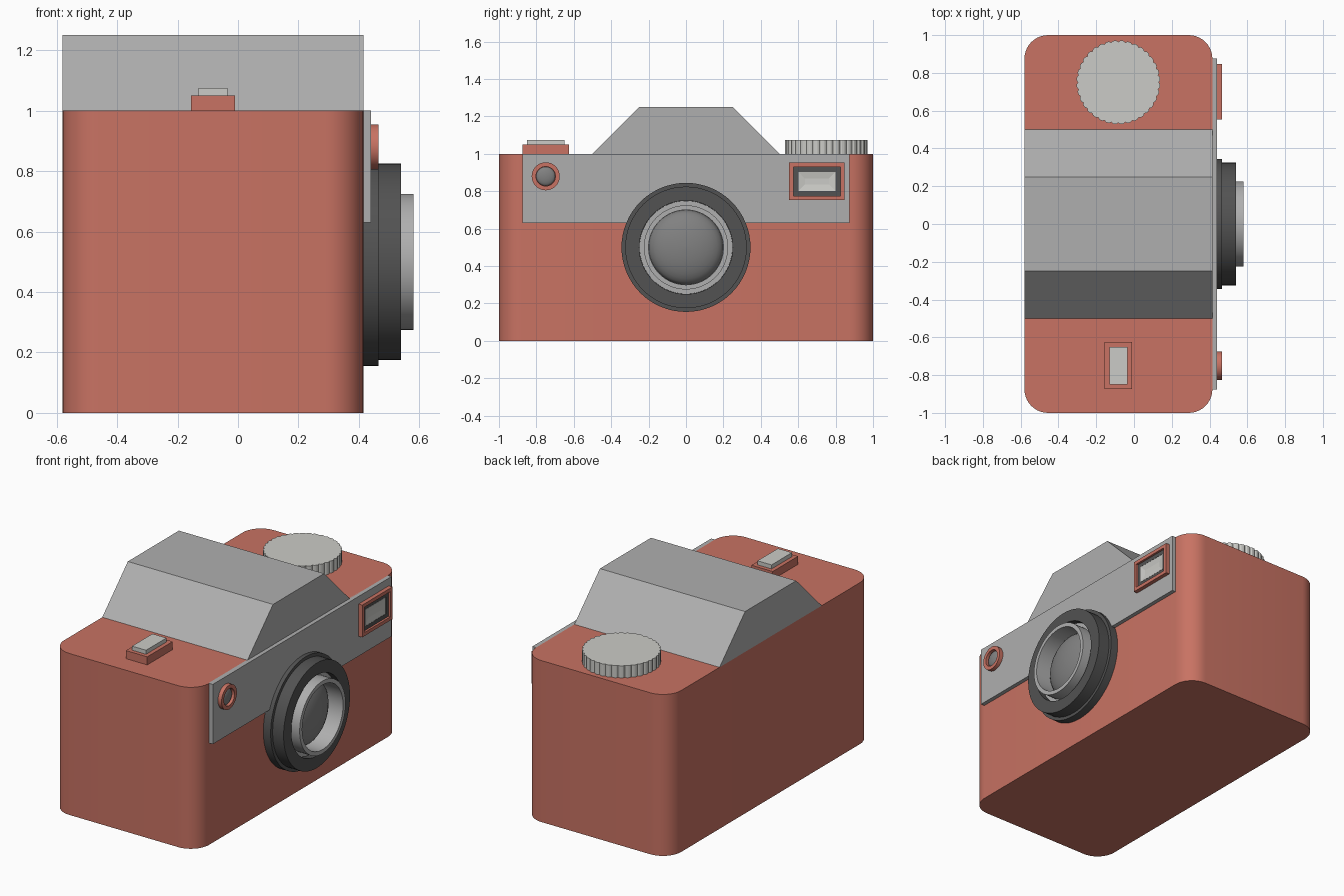
import bpy, bmesh, math
from math import sin, cos, pi

if "Cube" in bpy.data.objects:
    bpy.data.objects.remove(bpy.data.objects["Cube"])


def material(name, rgb):
    m = bpy.data.materials.new(name)
    m.diffuse_color = (*rgb, 1)
    m.use_nodes = True
    m.node_tree.nodes["Principled BSDF"].inputs["Base Color"].default_value = m.diffuse_color
    return m


RED = material("red_shell", (0.58, 0.17, 0.125))
GREY = material("grey_metal", (0.43, 0.43, 0.43))
LIGHT = material("light_metal", (0.6, 0.6, 0.57))
DARK = material("dark_rubber", (0.085, 0.085, 0.085))
GLASS = material("glass", (0.22, 0.22, 0.22))


def loft(name, rings, mat, smooth=True):
    """Join successive rings of points and cap both ends."""
    bm = bmesh.new()
    loops = [[bm.verts.new(p) for p in ring] for ring in rings]
    n = len(loops[0])
    for a, b in zip(loops, loops[1:]):
        for i in range(n):
            j = (i + 1) % n
            bm.faces.new((a[i], a[j], b[j], b[i]))
    bm.faces.new(loops[0])
    bm.faces.new(loops[-1])
    bmesh.ops.recalc_face_normals(bm, faces=bm.faces)
    me = bpy.data.meshes.new(name)
    bm.to_mesh(me)
    bm.free()
    me.materials.append(mat)
    ob = bpy.data.objects.new(name, me)
    bpy.context.collection.objects.link(ob)
    if smooth:
        bpy.ops.object.select_all(action='DESELECT')
        bpy.context.view_layer.objects.active = ob
        ob.select_set(True)
        bpy.ops.object.shade_smooth_by_angle(angle=math.radians(30))
    return ob


def round_part(name, y, z, profile, mat, n=64):
    """Turned part about the x axis; profile is (x, radius)."""
    loft(name, [[(x, y + r * cos(2 * pi * i / n), z + r * sin(2 * pi * i / n))
                 for i in range(n)] for x, r in profile], mat)


def rect_part(name, y, z, profile, mat):
    """Stepped rectangular part along x; profile is (x, half width, half height)."""
    loft(name, [[(x, y + a * w, z + b * h)
                 for a, b in ((-1, -1), (1, -1), (1, 1), (-1, 1))]
                for x, w, h in profile], mat, False)


def dome(x, r, height, steps=8):
    return [(x + height * sin(t), r * cos(t))
            for t in (pi / 2 * k / steps * 0.98 for k in range(steps + 1))]


BACK, FRONT, MID = -0.58, 0.415, -0.083

# body with rounded upright corners
R = 0.125
outline = []
for k, (cx, cy) in enumerate(((FRONT - R, 1 - R), (BACK + R, 1 - R),
                              (BACK + R, -1 + R), (FRONT - R, -1 + R))):
    for s in range(11):
        t = pi / 2 * (k + s / 10)
        outline.append((cx + R * cos(t), cy + R * sin(t)))
loft("body", [[(x, y, z) for x, y in outline] for z in (0, 1)], RED)

# sloped viewfinder housing
loft("viewfinder_housing",
     [[(x, y, z) for y, z in ((-0.5, 1), (0.5, 1), (0.25, 1.25), (-0.25, 1.25))]
      for x in (BACK, FRONT)], GREY, False)

# front plate
rect_part("front_plate", 0, 0.815, [(x, 0.875, 0.185) for x in (FRONT - 0.005, 0.44)], GREY)

# lens: stepped barrel, inner ring, glass
round_part("lens_barrel", 0, 0.5,
           [(FRONT - 0.005, 0.345), (0.465, 0.345), (0.465, 0.325),
            (0.54, 0.325), (0.54, 0.25), (0.45, 0.25)], DARK)
round_part("lens_ring", 0, 0.5,
           [(0.445, 0.249), (0.5, 0.249), (0.5, 0.225), (0.58, 0.225),
            (0.58, 0.2), (0.46, 0.2)], GREY)
round_part("lens_glass", 0, 0.5, [(0.455, 0.199)] + dome(0.46, 0.199, 0.08), GLASS)

# small round sensor window
round_part("sensor_ring", -0.75, 0.88,
           [(0.435, 0.075), (0.465, 0.075), (0.465, 0.052), (0.442, 0.052)], RED, 32)
round_part("sensor_glass", -0.75, 0.88, [(0.44, 0.051)] + dome(0.443, 0.051, 0.018), GLASS, 32)

# flash window: red frame, dark inset, light reflector
rect_part("flash_frame", 0.7, 0.853,
          [(0.435, 0.148, 0.1), (0.465, 0.148, 0.1), (0.465, 0.126, 0.078),
           (0.443, 0.126, 0.078)], RED)
rect_part("flash_inset", 0.7, 0.853,
          [(0.442, 0.125, 0.077), (0.453, 0.125, 0.077), (0.453, 0.1, 0.052),
           (0.446, 0.1, 0.052)], DARK)
rect_part("flash_reflector", 0.7, 0.853,
          [(0.444, 0.099, 0.051), (0.453, 0.099, 0.051), (0.447, 0.065, 0.016)], LIGHT)

# notched dial
teeth = 36
dial = []
for i in range(teeth * 4):
    r = (0.214, 0.221, 0.222, 0.221)[i % 4]
    t = 2 * pi * i / (teeth * 4)
    dial.append((MID + r * cos(t), 0.75 + r * sin(t)))
loft("winding_dial", [[(x, y, z) for x, y in dial] for z in (0.995, 1.075)], LIGHT, False)

# shutter button on its base
for name, w, d, z0, z1, mat in (("button_base", 0.073, 0.124, 0.995, 1.05, RED),
                                ("shutter_button", 0.048, 0.1, 1.045, 1.075, LIGHT)):
    loft(name, [[(MID + a * w, -0.75 + b * d, z)
                 for a, b in ((-1, -1), (1, -1), (1, 1), (-1, 1))]
                for z in (z0, z1)], mat, False)
